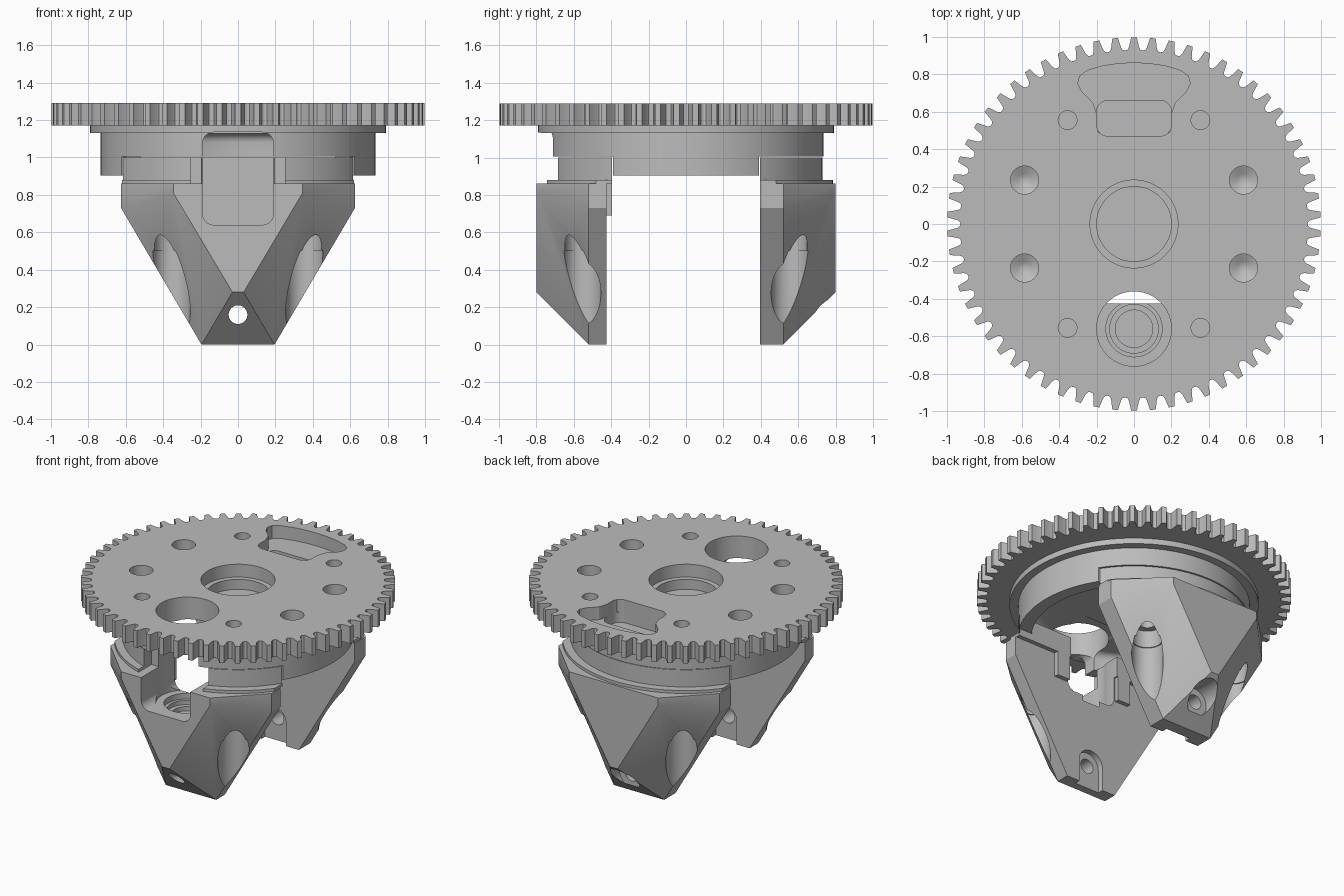
import bpy, bmesh, math
from mathutils import Vector

old = bpy.data.objects.get("Cube")
if old:
    bpy.data.objects.remove(old, do_unlink=True)

grey = bpy.data.materials.new("plain grey")
grey.use_nodes = True
grey.diffuse_color = (0.5, 0.5, 0.5, 1)
grey.node_tree.nodes["Principled BSDF"].inputs["Base Color"].default_value = grey.diffuse_color


def make(name, bm):
    bmesh.ops.recalc_face_normals(bm, faces=bm.faces)
    mesh = bpy.data.meshes.new(name)
    bm.to_mesh(mesh)
    bm.free()
    mesh.materials.append(grey)
    ob = bpy.data.objects.new(name, mesh)
    bpy.context.collection.objects.link(ob)
    return ob


def prism(name, pts, lo, hi, along_y=False):
    """Extrude a 2D outline along z, or an x-z outline along y."""
    bm = bmesh.new()
    place = (lambda p, h: (p[0], h, p[1])) if along_y else (lambda p, h: (p[0], p[1], h))
    face = bm.faces.new([bm.verts.new(place(p, lo)) for p in pts])
    ext = bmesh.ops.extrude_face_region(bm, geom=[face])
    shift = Vector(place((0, 0), hi - lo))
    bmesh.ops.translate(bm, vec=shift, verts=[v for v in ext["geom"] if isinstance(v, bmesh.types.BMVert)])
    return make(name, bm)


def circle(r, cx=0, cy=0, n=48):
    return [(cx + r * math.cos(math.tau * i / n), cy + r * math.sin(math.tau * i / n)) for i in range(n)]


def rounded(x0, x1, y0, y1, r, n=8):
    pts = []
    for k, (cx, cy) in enumerate([(x1 - r, y1 - r), (x0 + r, y1 - r), (x0 + r, y0 + r), (x1 - r, y0 + r)]):
        for i in range(n + 1):
            a = math.pi / 2 * (k + i / n)
            pts.append((cx + r * math.cos(a), cy + r * math.sin(a)))
    return pts


def box(name, x0, x1, y0, y1, z0, z1):
    return prism(name, [(x0, y0), (x1, y0), (x1, y1), (x0, y1)], z0, z1)


def cyl(r, x, y, z0, z1):
    return prism("cutter", circle(r, x, y), z0, z1)


def edit_cap(ob, z, edit):
    """Run an edit on the flat end cap at height z."""
    bm = bmesh.new()
    bm.from_mesh(ob.data)
    edit(bm, [f for f in bm.faces if len(f.verts) > 4 and abs(f.calc_center_median().z - z) < 0.01])
    bm.to_mesh(ob.data)
    bm.free()
    return ob


def drill(r, x, y, z0, z1):
    """Blind hole cutter with a conical bottom."""
    def point(bm, caps):
        res = bmesh.ops.poke(bm, faces=caps)
        bmesh.ops.translate(bm, vec=(0, 0, -r * 0.5), verts=res["verts"])
    return edit_cap(cyl(r, x, y, z0, z1), z0, point)


def cavity(r, z0, z1, fillet):
    """Round cutter whose top rim is filleted."""
    def soften(bm, caps):
        bmesh.ops.bevel(bm, geom=list(caps[0].edges), offset=fillet, segments=5,
                        profile=0.5, affect="EDGES")
    return edit_cap(prism("cutter", circle(r, n=96), z0, z1), z1, soften)


def apply_bool(ob, cutters, op="DIFFERENCE"):
    bpy.context.view_layer.objects.active = ob
    for c in cutters:
        m = ob.modifiers.new("bool", "BOOLEAN")
        m.object, m.operation, m.solver = c, op, "EXACT"
        bpy.ops.object.modifier_apply(modifier=m.name)
        bpy.data.objects.remove(c, do_unlink=True)


def finish(ob):
    bpy.ops.object.select_all(action="DESELECT")
    ob.select_set(True)
    bpy.context.view_layer.objects.active = ob
    bpy.ops.object.shade_smooth_by_angle(angle=math.radians(25))


def front_window():
    """Vertical bore and rounded window shared by the front parts."""
    return [cyl(0.2, 0, -0.56, 0.64, 1.5),
            prism("cutter", rounded(-0.19, 0.19, 0.64, 1.135, 0.06), -1, -0.3, True)]


CORNERS = [(sx, sy) for sx in (-1, 1) for sy in (-1, 1)]


def top_holes():
    # fastener holes, centre bore and rear pocket
    cuts = [drill(0.075, 0.585 * sx, 0.235 * sy, 1.19, 1.5) for sx, sy in CORNERS]
    cuts += [cyl(0.05, 0.355 * sx, 0.555 * sy, 1.03, 1.5) for sx, sy in CORNERS]
    cuts += [cyl(0.235, 0, 0, 1.2, 1.5), cyl(0.2, 0, 0, 0.5, 1.5)]
    side = [(0.15, 0.47), (0.19, 0.49), (0.2, 0.53), (0.2, 0.59), (0.22, 0.65),
            (0.28, 0.71), (0.3, 0.75), (0.29, 0.79), (0.25, 0.82)]
    arc = [(0.86 * math.sin(a / 50), 0.86 * math.cos(a / 50)) for a in range(10, -11, -2)]
    cuts.append(prism("cutter", side + arc + [(-x, y) for x, y in reversed(side)], 1.2, 1.5))
    cuts.append(prism("cutter", rounded(-0.2, 0.2, 0.47, 0.66, 0.06), 1.05, 1.5))
    return cuts + front_window()


# toothed wheel
TEETH = 62
outline = []
for t in range(TEETH):
    for off, r in [(-0.5, 0.928), (-0.36, 0.932), (-0.28, 0.945), (-0.15, 0.998),
                   (0.15, 0.998), (0.28, 0.945), (0.36, 0.932)]:
        a = math.pi / 2 + math.tau * (t + off) / TEETH
        outline.append((r * math.cos(a), r * math.sin(a)))
gear = prism("gear_wheel", outline, 1.17, 1.29)
apply_bool(gear, top_holes())
finish(gear)

# thin flange and hollow drum under the wheel
flange = prism("flange", circle(0.79, n=96), 1.13, 1.17)
apply_bool(flange, top_holes())
finish(flange)

drum = prism("drum", circle(0.735, n=96), 0.905, 1.13)
notches = [box("cutter", -0.625, 0.625, y0, y1, 0.8, 1.005) for y0, y1 in ((-1, -0.39), (0.39, 1))]
apply_bool(drum, [cavity(0.65, 0.7, 1.129, 0.05)] + notches + front_window())
finish(drum)


def leg_body(name, s, inner):
    """Tapered block with 45 degree chamfers on all sides but the top."""
    half = [(0.195, 0.0), (0.625, 0.73), (0.625, 0.86)]
    small = [(0.03, 0.28), (0.345, 0.81), (0.345, 0.86)]
    bm = bmesh.new()
    for pts, y in ((half, inner), (half, 0.52), (small, 0.8)):
        for x, z in pts:
            for sx in (-1, 1):
                bm.verts.new((sx * x, s * y, z))
    bmesh.ops.convex_hull(bm, input=bm.verts)
    bmesh.ops.dissolve_limit(bm, angle_limit=0.02, verts=bm.verts, edges=bm.edges)
    return make(name, bm)


def collar(name, s, r, z0, z1):
    ob = prism(name, circle(r, n=96), z0, z1)
    y0, y1 = sorted((s * 0.395, s))
    apply_bool(ob, [box("cutter", -0.62, 0.62, y0, y1, 0.5, 1.2)], "INTERSECT")
    return ob


for label, s, inner in (("front", -1, 0.425), ("back", 1, 0.395)):
    leg = leg_body(label + "_leg", s, inner)
    cuts = []
    # vertical screw bores breaking out of the slanted sides
    for sx in (-1, 1):
        x, y = 0.355 * sx, 0.555 * s
        cuts += [cyl(0.1, x, y, -0.1, 0.5), cyl(0.093, x, y, 0.4, 0.62), cyl(0.05, x, y, 0.6, 0.75)]
    # cross bolt hole and arched recess on the inner face
    cuts.append(prism("cutter", circle(0.05, 0, 0.16), *sorted((s * 0.2, s * 1.0)), True))
    arch = [(-0.095, -0.1), (0.095, -0.1)] + [
        (0.095 * math.cos(math.pi * i / 16), 0.16 + 0.095 * math.sin(math.pi * i / 16)) for i in range(17)]
    cuts.append(prism("cutter", arch, *sorted((s * 0.3, s * (inner + 0.04))), True))
    if s > 0:
        cuts.append(prism("cutter", circle(0.095, 0, 0.16), 0.6, 1.0, True))
    else:
        cuts += front_window()
        cuts += [cyl(r, 0, -0.56, z, 0.7) for r, z in ((0.15, 0.6), (0.13, 0.57), (0.1, 0.54))]
    apply_bool(leg, cuts)
    finish(leg)

    # collar joining the leg to the drum, on a thin round plate
    for part, r, z0, z1 in (("plate", 0.785, 0.86, 0.88), ("collar", 0.73, 0.88, 1.0)):
        ob = collar(label + "_" + part, s, r, z0, z1)
        if s < 0:
            apply_bool(ob, [box("cutter", -0.25, 0.25, -1, -0.6, 0.8, 1.2)] + front_window())
        finish(ob)

# small pads on the inner face beside the front window
for side, x0, x1 in (("right", -0.3, -0.2), ("left", 0.2, 0.3)):
    box(side + "_inner_pad", x0, x1, -0.43, -0.395, 0.69, 0.86)
